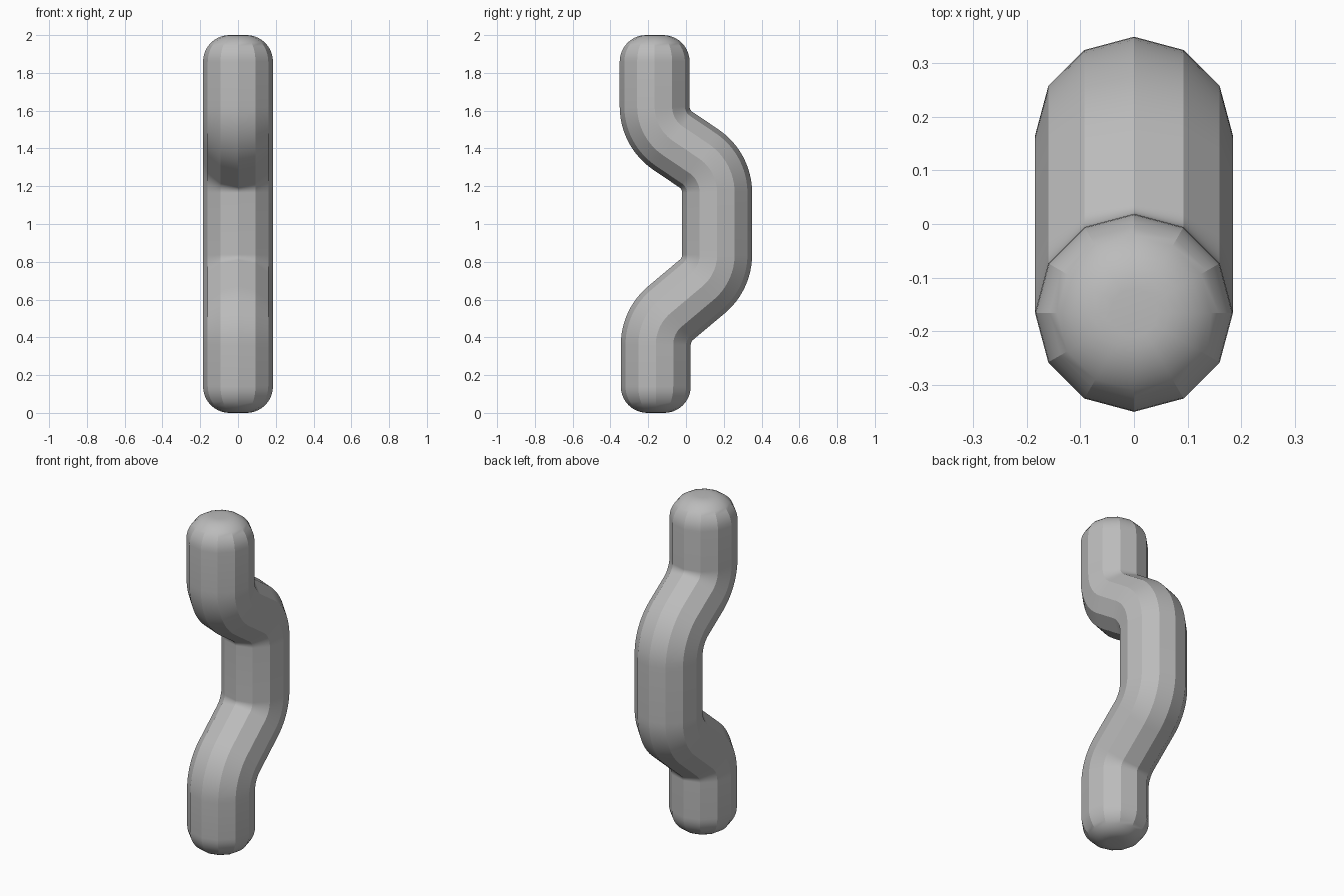
import bpy, bmesh, math
from mathutils import Vector

if "Cube" in bpy.data.objects:
    bpy.data.objects.remove(bpy.data.objects["Cube"])

SIDES, RADIUS, FILLET, BEND = 12, 0.185, 0.14, 0.22
rings = []  # (y, z, tilt of travel direction towards +y, ring radius)


def s_bend(y0, y1, z0, turn, steps=12):
    """Two opposite arcs joined by a straight run, climbing from z0."""
    s = 1 if y1 > y0 else -1
    straight = (abs(y1 - y0) - 2 * BEND * (1 - math.cos(turn))) / math.sin(turn)
    rise = 2 * BEND * math.sin(turn) + straight * math.cos(turn)
    angles = [turn * i / steps for i in range(steps + 1)]
    for a in angles:
        rings.append((y0 + s * BEND * (1 - math.cos(a)), z0 + BEND * math.sin(a), s * a, RADIUS))
    for a in reversed(angles):
        rings.append((y1 - s * BEND * (1 - math.cos(a)), z0 + rise - BEND * math.sin(a), s * a, RADIUS))


def cap(y, z_end, up, steps=10):
    """Rounded end with a small flat centre."""
    pts = []
    for i in range(steps + 1):
        a = math.pi / 2 * i / steps
        pts.append((y, z_end - up * FILLET * (1 - math.sin(a)), 0,
                    RADIUS - FILLET + FILLET * math.cos(a)))
    rings.extend(pts if up > 0 else reversed(pts))


# path from bottom to top
cap(-0.16, 0.0, -1)
s_bend(-0.16, 0.165, 0.36, math.radians(50))
s_bend(0.165, -0.166, 1.165, math.radians(56))
cap(-0.166, 2.0, 1)

# skin the rings
bm = bmesh.new()
loops = []
for y, z, tilt, r in rings:
    n = Vector((0, math.cos(tilt), -math.sin(tilt)))
    loops.append([bm.verts.new(Vector((r * math.cos(t), y, z)) + n * r * math.sin(t))
                  for t in (2 * math.pi * k / SIDES for k in range(SIDES))])
for a, b in zip(loops, loops[1:]):
    for k in range(SIDES):
        j = (k + 1) % SIDES
        bm.faces.new((a[k], a[j], b[j], b[k]))
bm.faces.new(list(reversed(loops[0])))
bm.faces.new(loops[-1])
bmesh.ops.recalc_face_normals(bm, faces=bm.faces)

mesh = bpy.data.meshes.new("bent_pipe")
bm.to_mesh(mesh)
bm.free()
pipe = bpy.data.objects.new("bent_pipe", mesh)
bpy.context.collection.objects.link(pipe)

# plain grey
mat = bpy.data.materials.new("grey")
mat.diffuse_color = (0.5, 0.5, 0.5, 1)
mat.use_nodes = True
mat.node_tree.nodes["Principled BSDF"].inputs["Base Color"].default_value = mat.diffuse_color
mesh.materials.append(mat)

# smooth along the length, crisp long edges
bpy.context.view_layer.objects.active = pipe
pipe.select_set(True)
bpy.ops.object.shade_smooth_by_angle(angle=math.radians(20))
